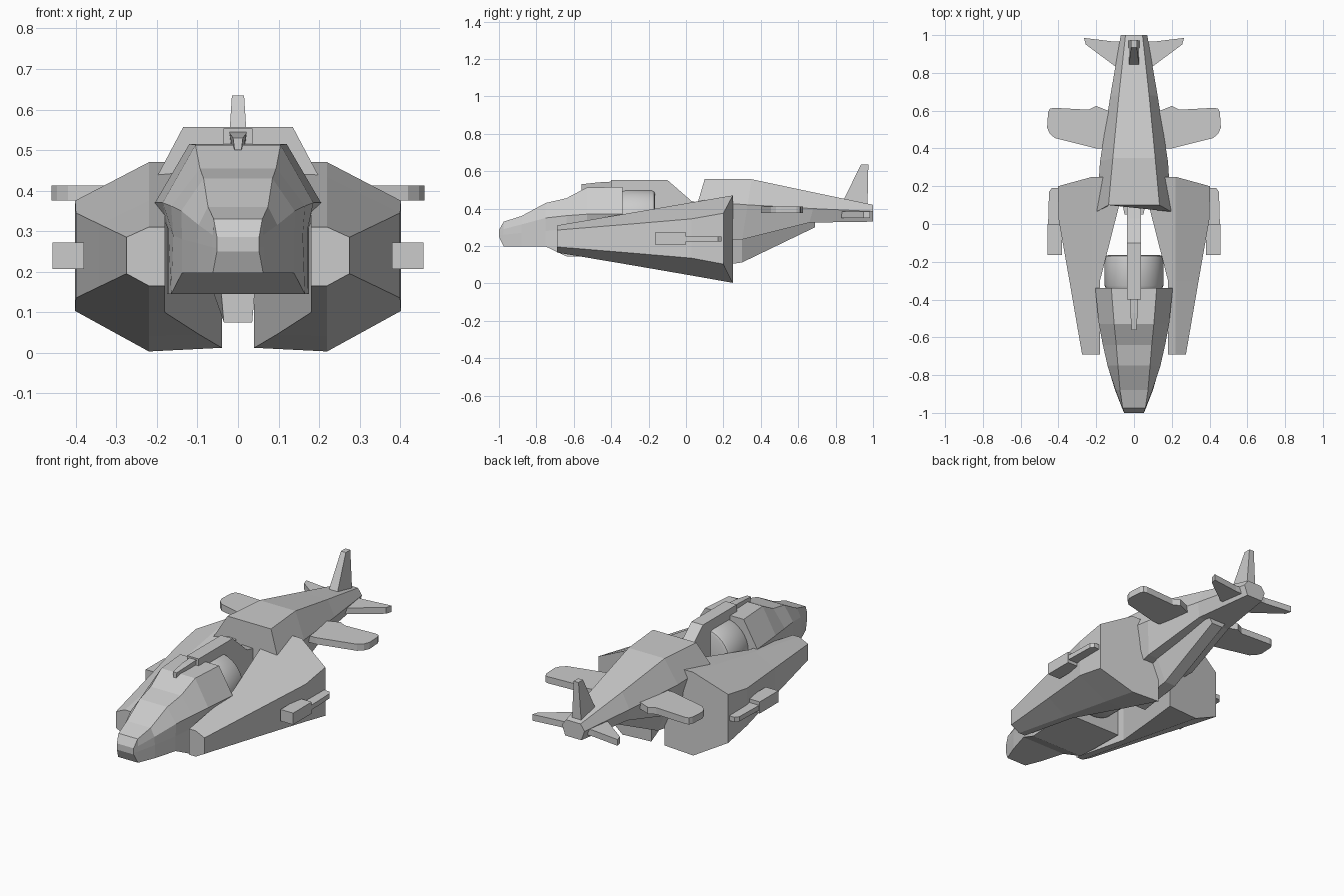
import bpy
import bmesh
import math
from mathutils import Matrix

cube = bpy.data.objects.get("Cube")
if cube:
    bpy.data.objects.remove(cube, do_unlink=True)

grey = bpy.data.materials.new("hull_grey")
grey.use_nodes = True
COLOUR = (.6, .6, .6, 1)
grey.diffuse_color = COLOUR
grey.node_tree.nodes["Principled BSDF"].inputs["Base Color"].default_value = COLOUR


def finish(name, bm, mirror=False):
    """Turn a bmesh into a named object, optionally mirrored across x."""
    bmesh.ops.recalc_face_normals(bm, faces=bm.faces)
    mesh = bpy.data.meshes.new(name)
    bm.to_mesh(mesh)
    bm.free()
    mesh.materials.append(grey)
    obj = bpy.data.objects.new(name, mesh)
    bpy.context.collection.objects.link(obj)
    if mirror:
        mod = obj.modifiers.new("Mirror", "MIRROR")
        mod.use_mirror_merge = False
    return obj


def loft(name, rings, mirror=False):
    """Skin matching rings of points and cap both ends."""
    bm = bmesh.new()
    loops = [[bm.verts.new(p) for p in ring] for ring in rings]
    for a, b in zip(loops, loops[1:]):
        for i in range(len(a)):
            j = (i + 1) % len(a)
            bm.faces.new((a[i], a[j], b[j], b[i]))
    bm.faces.new(loops[0])
    bm.faces.new(loops[-1])
    return finish(name, bm, mirror)


def symmetric(half):
    """Close a +x half section with its reflection."""
    return half + [(-x, y, z) for x, y, z in reversed(half)]


def plate(name, outline, low, high):
    """Flat mirrored plate from a top outline."""
    loft(name, [[(x, y, z) for x, y in outline] for z in (low, high)], True)


def side_profile(name, outline, width):
    """Extrude a side outline evenly about the centre plane."""
    loft(name, [[(x, y, z) for y, z in outline] for x in (-width, width)])


def box(name, xs, ys, zs):
    plate(name, [(xs[0], ys[0]), (xs[1], ys[0]), (xs[1], ys[1]), (xs[0], ys[1])], *zs)


# Cockpit: canopy edge, shoulder, lower side and floor of each station
cockpit = [
    (-1, (.052, .285), (.052, .27), (.052, .26), (.052, .25)),
    (-.975, (.06, .33), (.062, .29), (.063, .26), (.062, .197)),
    (-.88, (.074, .36), (.097, .315), (.1, .27), (.1, .197)),
    (-.75, (.085, .43), (.14, .35), (.138, .28), (.138, .197)),
    (-.64, (.094, .455), (.165, .362), (.16, .29), (.165, .145)),
    (-.53, (.105, .513), (.186, .37), (.172, .305), (.172, .145)),
    (-.34, (.12, .515), (.205, .37), (.175, .31), (.175, .145)),
]
loft("cockpit", [symmetric([(x, y, z) for x, z in pts]) for y, *pts in cockpit])

# Round engine drum behind the cockpit
bm = bmesh.new()
bmesh.ops.create_cone(bm, cap_ends=True, segments=32, radius1=.155, radius2=.155,
                      depth=.18, matrix=Matrix.Translation((0, -.255, .345))
                      @ Matrix.Rotation(math.pi / 2, 4, "X"))
rims = [e for e in bm.edges if any(len(f.verts) > 4 for f in e.link_faces)]
bmesh.ops.bevel(bm, geom=rims, offset=.018, segments=2, affect="EDGES", profile=.5)
drum = finish("engine_drum", bm)
bpy.context.view_layer.objects.active = drum
drum.select_set(True)
bpy.ops.object.shade_smooth_by_angle(angle=math.radians(35))
drum.select_set(False)

# Spine bridging the drum, and the small roof gun
side_profile("spine", [(-.4, .46), (-.4, .553), (-.1, .553), (.03, .44),
                       (.12, .42), (.12, .25), (-.2, .25)], .036)
loft("roof_gun", [symmetric([(w, y, top), (w * .7, y, low)]) for y, w, top, low in
                  [(-.56, .012, .53, .5), (-.47, .02, .54, .5), (-.38, .022, .545, .49)]])

# Tail body: roof edge, waist and belly of each station
tail = [
    ((.135, .1, .557), (.197, .065, .44), (.12, .1, .22)),
    ((.112, .35, .557), (.18, .33, .42), (.15, .3, .235)),
    ((.08, .68, .487), (.125, .68, .4), (.1, .66, .325)),
    ((.045, 1, .42), (.07, 1, .385), (.05, 1, .33)),
]
loft("tail_body", [symmetric(list(half)) for half in tail])

# Keel under the tail
keel = [(.05, .05, .25, .035, .075), (.1, .3, .26, .035, .112),
        (.06, .69, .335, .035, .3)]
loft("keel", [symmetric([(w, y, top), (v, y, low)]) for w, y, top, v, low in keel])

# Large side pods
pod = [
    [(.18, -.69, .31), (.22, -.69, .31), (.275, -.69, .285),
     (.275, -.69, .195), (.22, -.69, .165), (.18, -.69, .165)],
    [(.18, -.3, .376), (.22, -.3, .376), (.342, -.3, .317),
     (.342, -.3, .163), (.22, -.3, .099), (.18, -.3, .099)],
    [(.096, .03, .433), (.22, .03, .433), (.4, .03, .345),
     (.4, .03, .135), (.22, .03, .042), (.096, .03, .045)],
    [(.04, .25, .47), (.22, .25, .47), (.402, .2, .375),
     (.402, .2, .103), (.22, .25, .003), (.04, .25, .012)],
]
loft("side_pod", pod, True)

# Pod guns
box("gun_housing", (.38, .458), (-.165, 0), (.207, .272))
plate("gun_blade", [(.38, -.01), (.455, -.01), (.45, .17), (.435, .19), (.38, .19)],
      .225, .252)

# Wings and tail fins
plate("wing", [(.1, .4), (.2, .4), (.42, .455), (.447, .48), (.46, .51), (.455, .59),
               (.445, .61), (.425, .615), (.24, .605), (.2, .625), (.1, .585)], .375, .412)
plate("tail_fin", [(.04, .82), (.1, .835), (.255, .95), (.265, .985), (.1, .965), (.04, .965)],
      .35, .385)
loft("rudder", [symmetric([(w, front, z), (w, back, z2)]) for w, front, z, back, z2 in
                [(.03, .82, .4, .97, .4), (.015, .935, .635, .975, .635)]])
